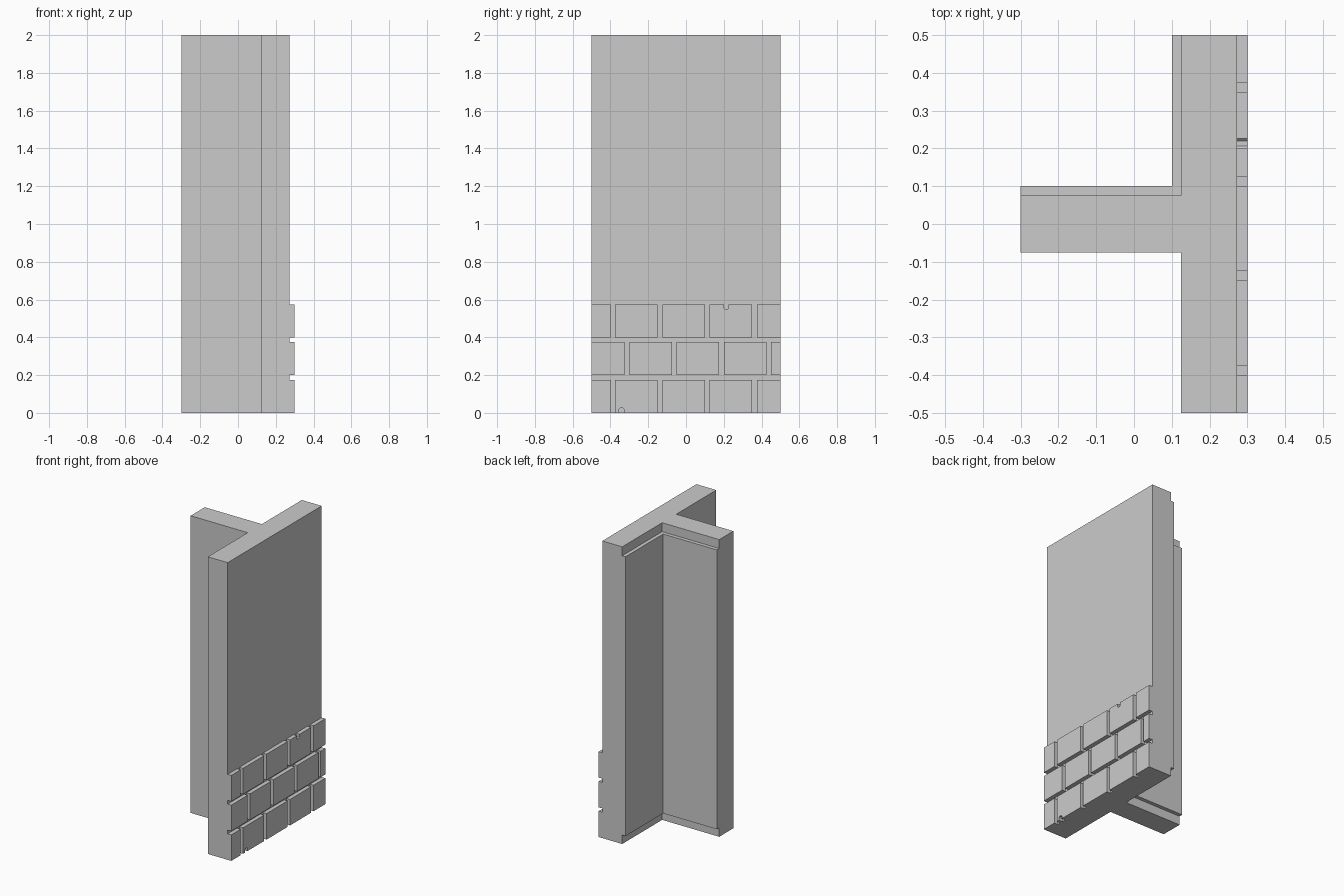
import bpy, bmesh
from mathutils import Vector

if "Cube" in bpy.data.objects:
    bpy.data.objects.remove(bpy.data.objects["Cube"])


def extrude_profile(name, points, depth):
    """Make a solid from a closed 3D profile pushed along a depth vector."""
    bm = bmesh.new()
    face = bm.faces.new([bm.verts.new(p) for p in points])
    new = bmesh.ops.extrude_face_region(bm, geom=[face])["geom"]
    bmesh.ops.translate(bm, vec=Vector(depth),
                        verts=[g for g in new if isinstance(g, bmesh.types.BMVert)])
    bmesh.ops.recalc_face_normals(bm, faces=bm.faces)
    mesh = bpy.data.meshes.new(name)
    bm.to_mesh(mesh)
    bm.free()
    obj = bpy.data.objects.new(name, mesh)
    bpy.context.collection.objects.link(obj)
    return obj


HEIGHT = 2.0
X_IN, X_OUT, X_BRICK = 0.125, 0.273, 0.3   # inner face, outer face, brick face
X_END, HALF, LONG = -0.3, 0.075, 0.5       # partition end, half thickness, half length
BORDER, PANEL = 0.06, 0.025                # recessed border height, panel thickness

# T-shaped wall: outer wall with a partition meeting its middle
tee = [(X_OUT, -LONG), (X_OUT, LONG), (X_IN, LONG), (X_IN, HALF),
       (X_END, HALF), (X_END, -HALF), (X_IN, -HALF), (X_IN, -LONG)]
extrude_profile("tee_wall", [(x, y, 0) for x, y in tee], (0, 0, HEIGHT))

# Raised lining in one inner corner, leaving recessed bands at top and bottom
lining = [(X_IN, LONG), (X_IN - PANEL, LONG), (X_IN - PANEL, HALF + PANEL),
          (X_END, HALF + PANEL), (X_END, HALF), (X_IN, HALF)]
extrude_profile("corner_lining", [(x, y, BORDER) for x, y in lining],
                (0, 0, HEIGHT - 2 * BORDER))

# Brick courses on the outer face, staggered, clipped at the wall ends
BRICK_W, BRICK_H, GAP = 0.225, 0.175, 0.025
CHIP, CUT = 0.026, 0.006
chips = {(0, 1): (-0.355, "bottom"), (2, 3): (0.2, "top")}


def brick_outline(y0, y1, z0, z1, chip):
    bottom, top = [(y0, z0), (y1, z0)], [(y1, z1), (y0, z1)]
    if chip:
        y, side = chip
        z, d = (z0, 1) if side == "bottom" else (z1, -1)
        # small chipped notch with clipped inner corners
        notch = [(y, z), (y, z + d * (CHIP - CUT)), (y + CUT, z + d * CHIP),
                 (y + CHIP - CUT, z + d * CHIP), (y + CHIP, z + d * (CHIP - CUT)),
                 (y + CHIP, z)]
        if side == "bottom":
            bottom[1:1] = notch
        else:
            top[1:1] = notch[::-1]
    return bottom + top


for row, first in enumerate((-0.625, -0.55, -0.625)):
    z0 = row * (BRICK_H + GAP)
    for col in range(5):
        y0 = first + col * (BRICK_W + GAP)
        y1 = min(y0 + BRICK_W, LONG)
        outline = brick_outline(max(y0, -LONG), y1, z0, z0 + BRICK_H,
                                chips.get((row, col)))
        extrude_profile(f"brick_{row}_{col}", [(X_OUT, y, z) for y, z in outline],
                        (X_BRICK - X_OUT, 0, 0))
